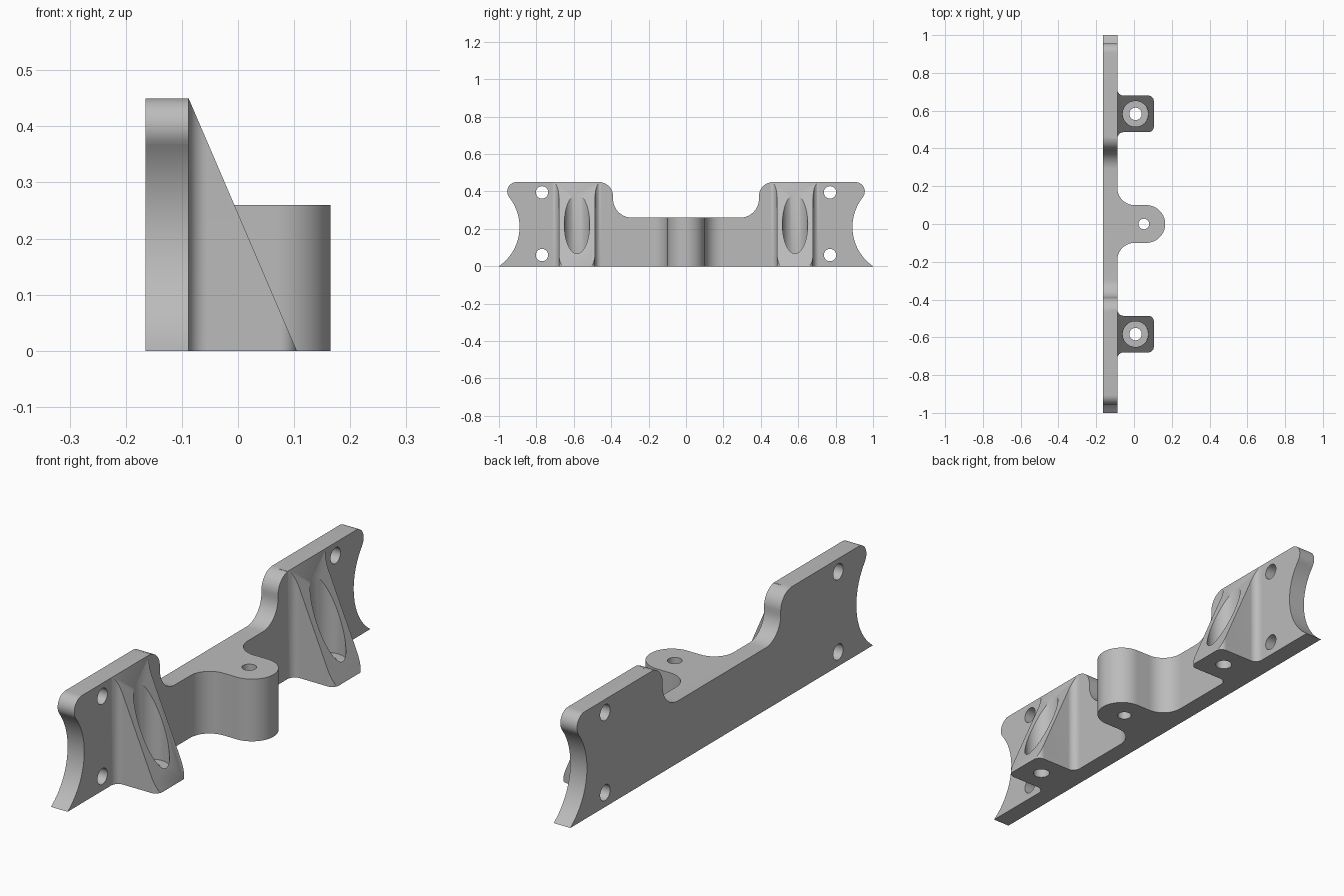
import bpy, bmesh
from math import radians, cos, sin
from mathutils import Vector

if "Cube" in bpy.data.objects:
    bpy.data.objects.remove(bpy.data.objects["Cube"])

BACK, FACE = -0.165, -0.088      # plate thickness limits in x
TOP, LOW = 0.45, 0.26            # plate heights
ROOT = -0.125                    # how far brackets are embedded in the plate
MOUNT_Y = 0.583

grey = bpy.data.materials.new("satin grey")
grey.use_nodes = True
grey.diffuse_color = (0.5, 0.5, 0.5, 1)
grey.node_tree.nodes["Principled BSDF"].inputs["Base Color"].default_value = (0.5, 0.5, 0.5, 1)


def arc(cx, cy, r, a0, a1, n=14):
    angles = [radians(a0 + (a1 - a0) * i / n) for i in range(n + 1)]
    return [(cx + r * cos(a), cy + r * sin(a)) for a in angles]


def prism(name, points, start, depth, cut=None):
    """Extrude a closed 3D outline, optionally slicing it with a plane."""
    bm = bmesh.new()
    face = bm.faces.new([bm.verts.new(Vector(p) + Vector(start)) for p in points])
    new = bmesh.ops.extrude_face_region(bm, geom=[face])["geom"]
    verts = [g for g in new if isinstance(g, bmesh.types.BMVert)]
    bmesh.ops.translate(bm, verts=verts, vec=depth)
    if cut:
        geom = bm.verts[:] + bm.edges[:] + bm.faces[:]
        bmesh.ops.bisect_plane(bm, geom=geom, plane_co=cut[0], plane_no=cut[1],
                               clear_outer=True, dist=1e-5)
        bmesh.ops.holes_fill(bm, edges=[e for e in bm.edges if e.is_boundary])
    bmesh.ops.remove_doubles(bm, verts=bm.verts, dist=1e-5)
    bmesh.ops.recalc_face_normals(bm, faces=bm.faces)
    mesh = bpy.data.meshes.new(name)
    bm.to_mesh(mesh)
    bm.free()
    mesh.materials.append(grey)
    ob = bpy.data.objects.new(name, mesh)
    bpy.context.collection.objects.link(ob)
    return ob


def combine(target, tool, operation):
    """Apply a boolean and remove the tool."""
    mod = target.modifiers.new(operation.lower(), "BOOLEAN")
    mod.operation, mod.object, mod.solver = operation, tool, "EXACT"
    bpy.context.view_layer.objects.active = target
    bpy.ops.object.modifier_apply(modifier=mod.name)
    bpy.data.objects.remove(tool)


def drill(target, x, y, z, r, depth):
    """Round hole starting at a point and running along the depth vector."""
    ring = arc(0, 0, r, 0, 360, 40)[:-1]
    along_x = depth[0] != 0
    points = [(0, a, b) if along_x else (a, b, 0) for a, b in ring]
    cutter = prism("hole_cutter", points, (x, y, z), depth)
    cutter.hide_render = True
    combine(target, cutter, "DIFFERENCE")


# Back plate: half outline in y, z, mirrored
half = (arc(0.29, 0.36, 0.10, -90, 0) + arc(0.465, 0.375, 0.075, 180, 90)
        + arc(0.906, 0.40, 0.05, 90, -38.5) + arc(1.145, 0.21, 0.255, 141.5, 235.4, 28))
half[-1] = (1, 0)
outline = half + [(-y, z) for y, z in reversed(half)]
plate = prism("mounting_plate", [(0, y, z) for y, z in outline],
              (BACK, 0, 0), (FACE - BACK, 0, 0))
for y in (-0.77, 0.77):
    for z in (0.06, 0.395):
        drill(plate, BACK - 0.1, y, z, 0.033, (0.3, 0, 0))


def bracket(name, half, y, height, cut=None):
    """Upright bracket from a half plan in x, y, filleted into the plate."""
    mirror = [(px, -py) for px, py in reversed(half) if abs(py) > 1e-5]
    return prism(name, [(px, py, 0) for px, py in half + mirror],
                 (0, y, 0), (0, 0, height), cut)


# Sloped screw mounts with counterbored vertical holes
mount_plan = ([(ROOT, 0.13)] + arc(FACE + 0.033, 0.13, 0.033, 180, 270)
              + arc(0.075, 0.067, 0.03, 90, 0))
slope = ((FACE, 0, TOP), (TOP, 0, 0.105 - FACE))
mounts = []
for y in (-MOUNT_Y, MOUNT_Y):
    mount = bracket("screw_mount", mount_plan, y, TOP, slope)
    drill(mount, 0.008, y, -0.1, 0.033, (0, 0, 0.8))
    drill(mount, 0.008, y, 0.055, 0.068, (0, 0, 0.6))
    mounts.append(mount)

# Rounded central lug with a pin hole
lug_plan = ([(ROOT, 0.19)] + arc(FACE + 0.09, 0.19, 0.09, 180, 270)
            + arc(0.065, 0, 0.10, 90, 0, 20))
lug = bracket("central_lug", lug_plan, 0, LOW)
drill(lug, 0.052, 0, -0.1, 0.028, (0, 0, 0.6))

# Merge the brackets into one solid and smooth the curved walls
for part in mounts + [lug]:
    combine(plate, part, "UNION")
plate.name = "bracket_body"
bpy.ops.object.select_all(action="DESELECT")
plate.select_set(True)
bpy.context.view_layer.objects.active = plate
bpy.ops.object.shade_smooth_by_angle(angle=radians(30))
